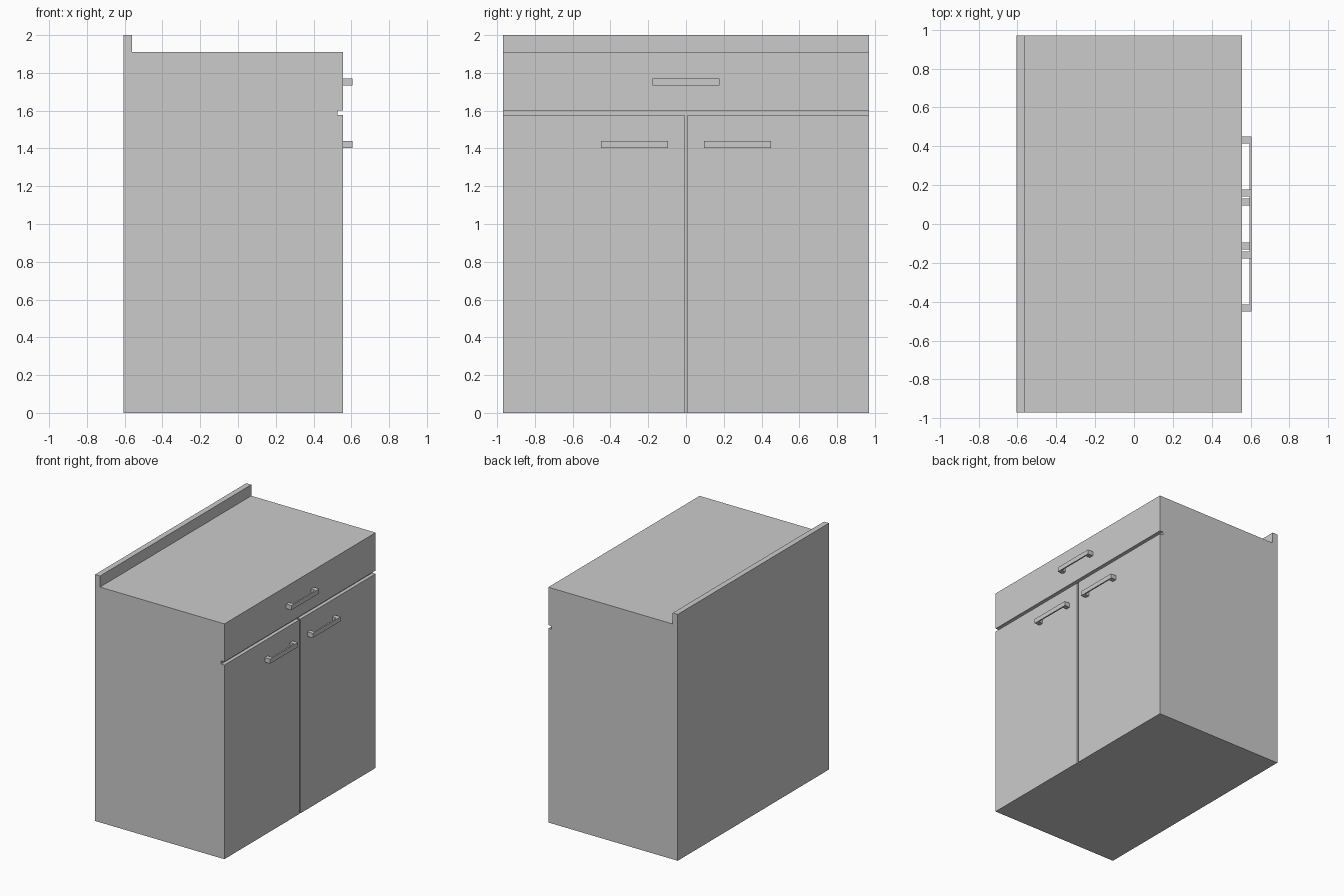
import bpy, bmesh

if "Cube" in bpy.data.objects:
    bpy.data.objects.remove(bpy.data.objects["Cube"])

BODY_FRONT, FACE = 0.528, 0.557   # carcass front and outer door plane
HALF_W = 0.97


def prism(name, profile, axis, lo, hi):
    """Extrude a closed 2D profile along y (profile is x,z) or z (profile is x,y)."""
    bm = bmesh.new()
    place = (lambda a, b, t: (a, t, b)) if axis == 'y' else (lambda a, b, t: (a, b, t))
    face = bm.faces.new([bm.verts.new(place(a, b, lo)) for a, b in profile])
    ext = bmesh.ops.extrude_face_region(bm, geom=[face])
    verts = [v for v in ext['geom'] if isinstance(v, bmesh.types.BMVert)]
    bmesh.ops.translate(bm, verts=verts, vec=place(0, 0, hi - lo))
    bmesh.ops.recalc_face_normals(bm, faces=bm.faces[:])
    mesh = bpy.data.meshes.new(name)
    bm.to_mesh(mesh)
    bm.free()
    obj = bpy.data.objects.new(name, mesh)
    bpy.context.collection.objects.link(obj)
    return obj


def panel(name, y0, y1, z0, z1):
    rect = [(BODY_FRONT, z0), (FACE, z0), (FACE, z1), (BODY_FRONT, z1)]
    return prism(name, rect, 'y', y0, y1)


def handle(name, y, z):
    # U-shaped pull: two square feet joined by a thin outer bar
    h, foot, out, bar = 0.178, 0.036, 0.605, 0.011
    pts = [(FACE, -h), (out, -h), (out, h), (FACE, h),
           (FACE, h - foot), (out - bar, h - foot),
           (out - bar, foot - h), (FACE, foot - h)]
    return prism(name, [(a, y + b) for a, b in pts], 'z', z - 0.0185, z + 0.0185)


# Cabinet body with raised back ledge
prism("cabinet_body", [(-0.605, 0), (BODY_FRONT, 0), (BODY_FRONT, 1.91),
                       (-0.56, 1.91), (-0.56, 2.0), (-0.605, 2.0)],
      'y', -HALF_W, HALF_W)

# Drawer
panel("drawer_front", -HALF_W, HALF_W, 1.602, 1.91)
handle("drawer_handle", 0, 1.751)

# Pair of doors
for side, s in (("left", -1), ("right", 1)):
    y0, y1 = sorted((s * 0.008, s * HALF_W))
    panel(f"{side}_door", y0, y1, 0, 1.576)
    handle(f"{side}_door_handle", s * 0.273, 1.42)
